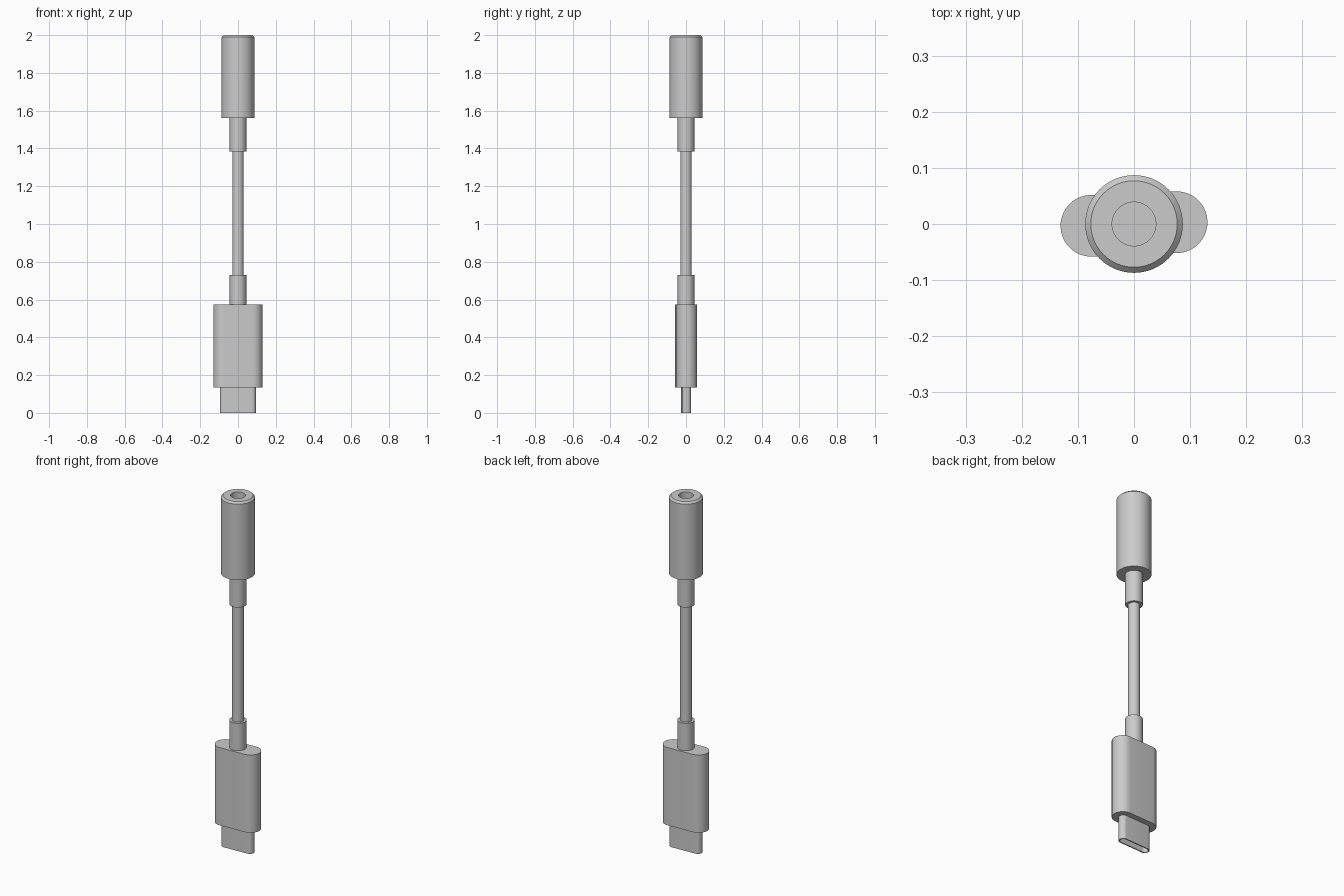
import bpy, bmesh, math
from mathutils import Matrix

cube = bpy.data.objects.get("Cube")
if cube:
    bpy.data.objects.remove(cube, do_unlink=True)

grey = bpy.data.materials.new("plain_grey")
grey.use_nodes = True
grey.diffuse_color = (0.6, 0.6, 0.6, 1)
grey.node_tree.nodes["Principled BSDF"].inputs["Base Color"].default_value = (0.6, 0.6, 0.6, 1)

TWIST = math.radians(2.4)


def circle(radius, count=64):
    return [(radius * math.cos(math.tau * i / count), radius * math.sin(math.tau * i / count))
            for i in range(count)]


def stadium(half_width, radius, steps=20):
    # Flat-sided outline with two round ends
    offset = half_width - radius
    points = []
    for side, start in ((1, -math.pi / 2), (-1, math.pi / 2)):
        for i in range(steps + 1):
            a = start + math.pi * i / steps
            points.append((side * offset + radius * math.cos(a), radius * math.sin(a)))
    return points


def loft(name, sections, twist=0.0):
    # Join matching outlines at successive heights and cap both ends
    bm = bmesh.new()
    rings = [[bm.verts.new((x, y, z)) for x, y in outline] for outline, z in sections]
    for low, high in zip(rings, rings[1:]):
        for i in range(len(low)):
            j = (i + 1) % len(low)
            bm.faces.new((low[i], low[j], high[j], high[i]))
    bm.faces.new(rings[0][::-1])
    bm.faces.new(rings[-1])
    bmesh.ops.recalc_face_normals(bm, faces=bm.faces)
    bm.transform(Matrix.Rotation(twist, 4, "Z"))
    mesh = bpy.data.meshes.new(name)
    bm.to_mesh(mesh)
    bm.free()
    mesh.materials.append(grey)
    obj = bpy.data.objects.new(name, mesh)
    bpy.context.collection.objects.link(obj)
    bpy.ops.object.select_all(action="DESELECT")
    obj.select_set(True)
    bpy.context.view_layer.objects.active = obj
    bpy.ops.object.shade_smooth_by_angle(angle=math.radians(30))
    return obj


# Round socket with a chamfered rim and a jack hole
loft("socket_housing", [(circle(0.087), 1.56), (circle(0.087), 1.99), (circle(0.077), 2.0),
                        (circle(0.039), 2.0), (circle(0.039), 1.65)])

# Cable and the sleeves at its ends
loft("upper_sleeve", [(circle(0.044), 1.385), (circle(0.044), 1.56)])
loft("cable", [(circle(0.03), 0.73), (circle(0.03), 1.385)])
loft("lower_sleeve", [(circle(0.044), 0.575), (circle(0.044), 0.73)])

# Flat plug housing, slightly turned about the cable
body = stadium(0.131, 0.055)
loft("plug_housing", [(body, 0.135), (body, 0.575)], TWIST)

# Hollow metal plug
outer = stadium(0.096, 0.024)
inner = stadium(0.09, 0.018)
loft("plug_shell", [(outer, 0.135), (outer, 0), (inner, 0), (inner, 0.12)], TWIST)
